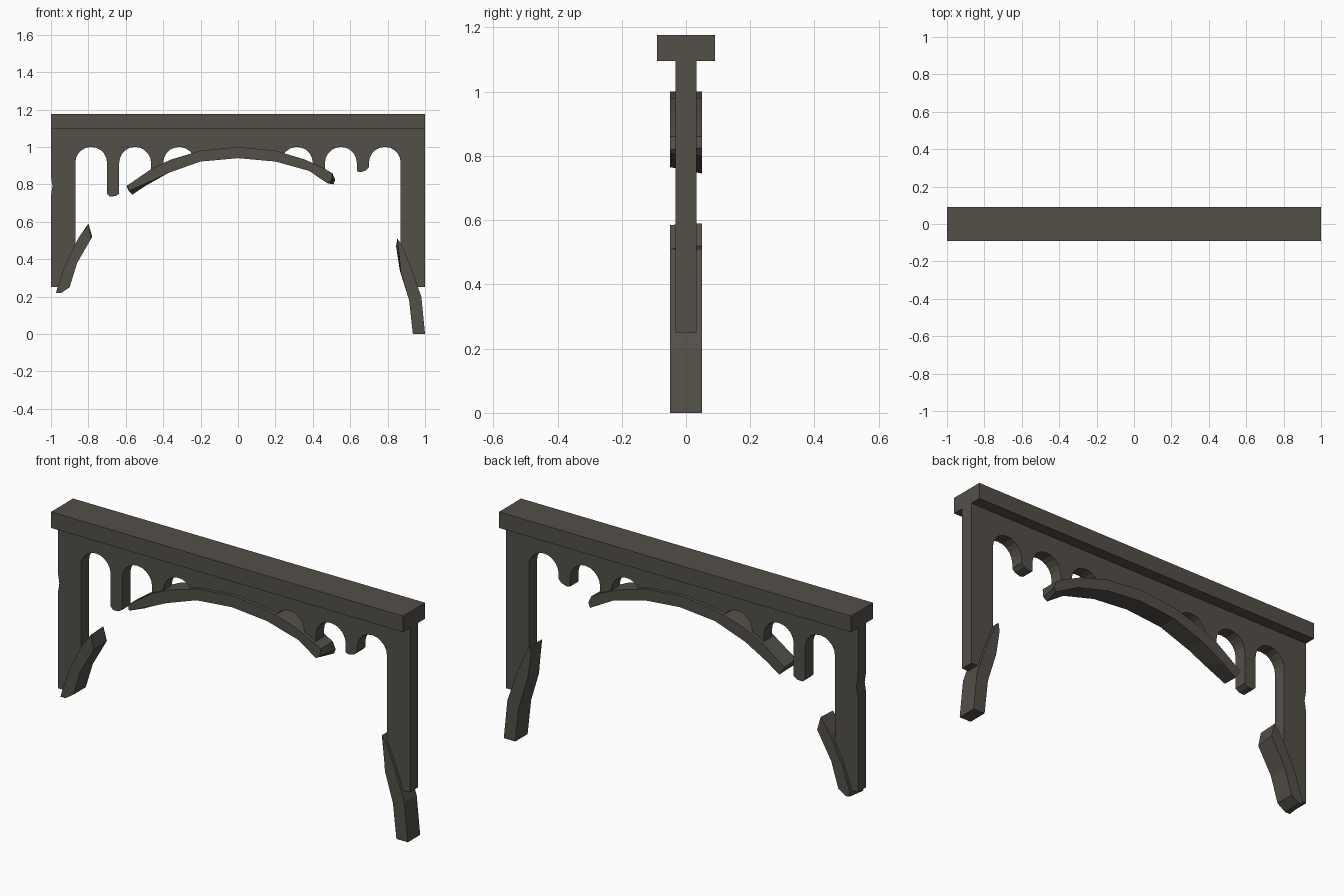
import bpy, bmesh, math

stone = bpy.data.materials.new("dark weathered stone")
stone.diffuse_color = (0.088, 0.080, 0.066, 1)


def prism(name, front, half_y, back=None):
    """Solid between a front outline and a back outline (x, z points)."""
    back = back or front
    bm = bmesh.new()
    a = [bm.verts.new((x, -half_y, z)) for x, z in front]
    b = [bm.verts.new((x, half_y, z)) for x, z in back]
    n = len(a)
    caps = [bm.faces.new(a), bm.faces.new(b[::-1])]
    for i in range(n):
        j = (i + 1) % n
        bm.faces.new((a[i], b[i], b[j], a[j]))
    bmesh.ops.recalc_face_normals(bm, faces=bm.faces)
    bmesh.ops.triangulate(bm, faces=caps)
    me = bpy.data.meshes.new(name)
    bm.to_mesh(me)
    bm.free()
    me.materials.append(stone)
    ob = bpy.data.objects.new(name, me)
    bpy.context.collection.objects.link(ob)
    return ob


R, SPRING, PITCH = 0.085, 0.915, 0.235


def arc(cx, a0=180, a1=0, steps=10):
    """Rounded head of a small opening, left to right."""
    return [(cx + R * math.cos(math.radians(a0 + (a1 - a0) * i / steps)),
             SPRING + R * math.sin(math.radians(a0 + (a1 - a0) * i / steps)))
            for i in range(steps + 1)]


def mirrored(pts):
    return [(-x, z) for x, z in reversed(pts)]


# Deck slab
prism("deck", [(-1, 1.095), (1, 1.095), (1, 1.177), (-1, 1.177)], 0.09)

# Spandrel wall: legs, small arches, broken pillars and crown in one outline
c1, c2, c3 = -0.785, -0.785 + PITCH, -0.785 + 2 * PITCH
left_pillar = [(-0.70, 0.75), (-0.685, 0.735), (-0.655, 0.737), (-0.635, 0.75)]
right_pillar = [(0.635, 0.87), (0.655, 0.865), (0.685, 0.875), (0.70, 0.89)]
inner_pillar = [(-0.465, 0.855), (-0.40, 0.88)]
last_arch = arc(c3, 180, 25, 8)
crown = [(-0.2, 0.955), (0, 0.97), (0.2, 0.955)]
left_leg = [(-1, 1.1), (-1, 0.84), (-0.992, 0.79), (-1, 0.74), (-1, 0.25),
            (-0.93, 0.25), (-0.87, 0.43)]
right_leg = [(0.87, 0.42), (0.925, 0.25), (1, 0.25), (1, 1.1)]
wall = (left_leg + arc(c1) + left_pillar + arc(c2) + inner_pillar + last_arch
        + crown + mirrored(last_arch) + mirrored(inner_pillar) + arc(-c2)
        + right_pillar + arc(-c1) + right_leg)
prism("spandrel_wall", wall, 0.033)

# Main arch rib, with slanted broken ends
top = [(-0.46, 0.885), (-0.36, 0.932), (-0.2, 0.98), (0, 1.0),
       (0.2, 0.98), (0.36, 0.932), (0.46, 0.885)]
under = [(0.38, 0.872), (0.2, 0.922), (0, 0.94), (-0.2, 0.922),
         (-0.37, 0.862)]
prism("main_arch_rib",
      [(-0.59, 0.795)] + top + [(0.504, 0.86), (0.50, 0.82), (0.477, 0.806)]
      + under + [(-0.46, 0.82), (-0.585, 0.765)], 0.05,
      [(-0.595, 0.79)] + top + [(0.504, 0.86), (0.52, 0.825), (0.51, 0.80)]
      + under + [(-0.49, 0.795), (-0.565, 0.745)])

# Broken arch foot on the left
prism("left_arch_foot",
      [(-0.80, 0.585), (-0.855, 0.51), (-0.92, 0.38), (-0.965, 0.25),
       (-0.973, 0.22), (-0.945, 0.22), (-0.90, 0.25), (-0.86, 0.38),
       (-0.785, 0.51)], 0.05,
      [(-0.80, 0.59), (-0.855, 0.51), (-0.92, 0.38), (-0.965, 0.25),
       (-0.965, 0.225), (-0.945, 0.222), (-0.90, 0.25), (-0.86, 0.38),
       (-0.78, 0.52)])

# Standing arch foot on the right
prism("right_arch_foot",
      [(0.852, 0.51), (0.872, 0.483), (0.92, 0.37), (0.98, 0.20), (1, 0),
       (0.935, 0), (0.915, 0.18), (0.87, 0.33), (0.865, 0.39)], 0.05,
      [(0.852, 0.51), (0.872, 0.483), (0.92, 0.37), (0.98, 0.20), (1, 0),
       (0.935, 0), (0.915, 0.18), (0.865, 0.34), (0.845, 0.47)])
